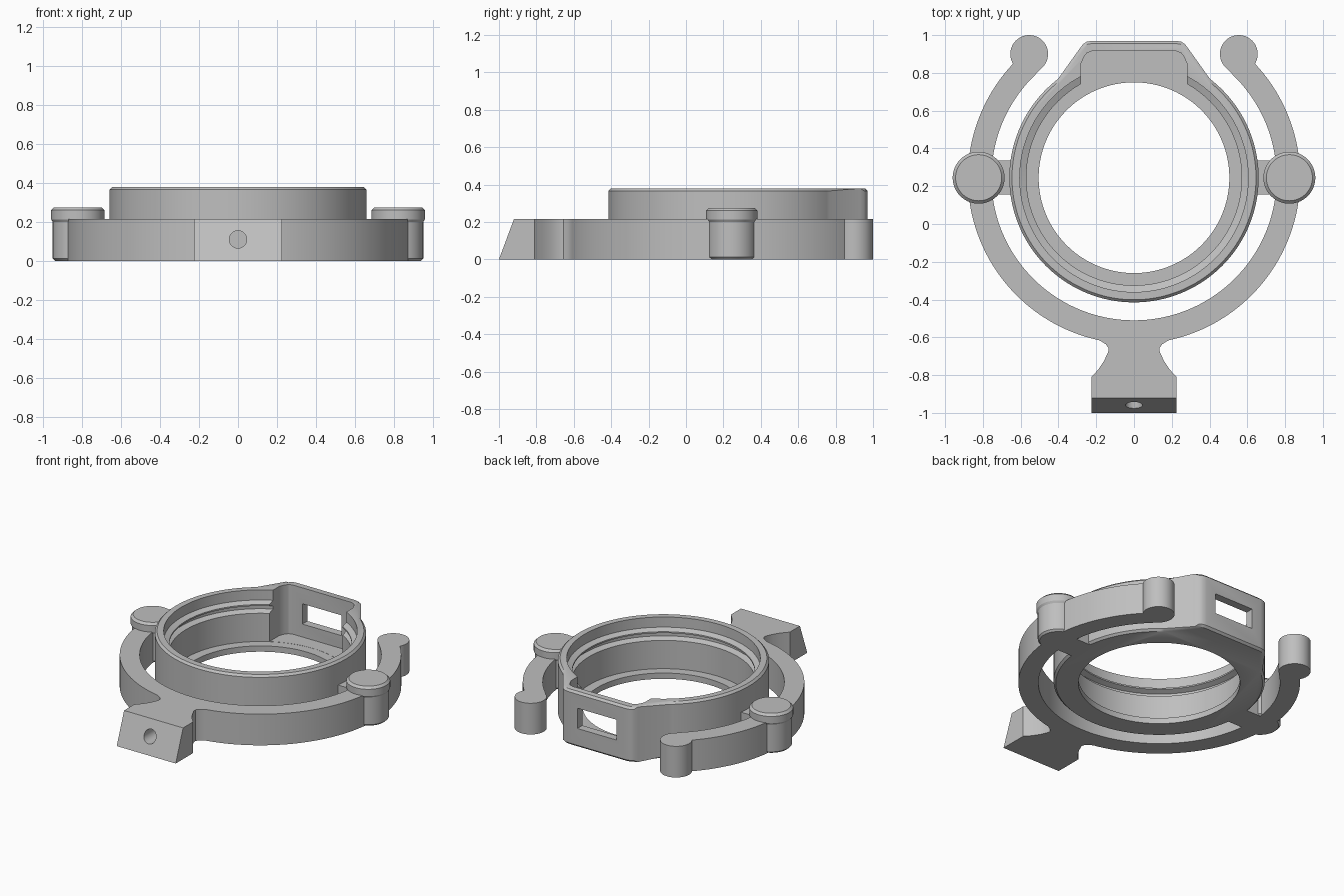
import bpy, bmesh
from math import cos, sin, pi, radians
from mathutils import Matrix

cube = bpy.data.objects.get("Cube")
if cube:
    bpy.data.objects.remove(cube, do_unlink=True)

CY = 0.245     # y of the ring axis
ARM_Z = 0.215  # height of the outer clip

grey = bpy.data.materials.new("grey_plastic")
grey.use_nodes = True
grey.diffuse_color = (0.52, 0.52, 0.52, 1)
grey.node_tree.nodes["Principled BSDF"].inputs["Base Color"].default_value = grey.diffuse_color


def finish(bm, name):
    bmesh.ops.recalc_face_normals(bm, faces=bm.faces)
    mesh = bpy.data.meshes.new(name)
    bm.to_mesh(mesh)
    bm.free()
    mesh.materials.append(grey)
    ob = bpy.data.objects.new(name, mesh)
    bpy.context.collection.objects.link(ob)
    return ob


def arc(cx, cy, r, start, end, steps):
    angles = [radians(start + (end - start) * i / steps) for i in range(steps + 1)]
    return [(cx + r * cos(a), cy + r * sin(a)) for a in angles]


def mirrored(half):
    """Close a right-hand half outline with its mirror image."""
    return half + [(-x, y) for x, y in reversed(half) if x > 1e-5]


def prism(outline, z0, z1):
    bm = bmesh.new()
    base = bm.faces.new([bm.verts.new((x, y, z0)) for x, y in outline])
    out = bmesh.ops.extrude_face_region(bm, geom=[base], use_keep_orig=True)
    for v in out["geom"]:
        if isinstance(v, bmesh.types.BMVert):
            v.co.z = z1
    return bm


def lathe(profile, name, x, y, steps=64):
    bm = bmesh.new()
    verts = [bm.verts.new((r, 0, z)) for r, z in profile]
    edges = [bm.edges.new(pair) for pair in zip(verts, verts[1:])]
    bmesh.ops.spin(bm, geom=verts + edges, cent=(0, 0, 0), axis=(0, 0, 1),
                   angle=2 * pi, steps=steps)
    bmesh.ops.remove_doubles(bm, verts=bm.verts, dist=1e-4)
    bmesh.ops.translate(bm, verts=bm.verts, vec=(x, y, 0))
    return finish(bm, name)


def box(name, x0, x1, y0, y1, z0, z1):
    return finish(prism([(x0, y0), (x1, y0), (x1, y1), (x0, y1)], z0, z1), name)


def carve(ob, cutters):
    for c in cutters:
        c.hide_render = True
        mod = ob.modifiers.new(c.name, "BOOLEAN")
        mod.operation, mod.solver, mod.object = "DIFFERENCE", "EXACT", c
    bpy.context.view_layer.update()
    graph = bpy.context.evaluated_depsgraph_get()
    result = bpy.data.meshes.new_from_object(ob.evaluated_get(graph))
    ob.modifiers.clear()
    ob.data = result
    for c in cutters:
        bpy.data.objects.remove(c, do_unlink=True)


# Ring housing with a squared bump at the back and chamfered rims
half = arc(0, CY, 0.66, -90, 52.5, 57)
half += [(0.285, 0.932), (0.27, 0.952), (0.25, 0.965), (0.22, 0.97)]
bm = prism(mirrored(half), 0, 0.38)
rims = [e for e in bm.edges if abs(e.verts[0].co.z - e.verts[1].co.z) < 1e-5]
bmesh.ops.bevel(bm, geom=rims, offset=0.014, offset_type="OFFSET",
                segments=1, affect="EDGES")
housing = finish(bm, "ring_housing")

# Stepped bore with a floor lip and a snap groove, rear pocket, window
bore = lathe([(0, -0.1), (0.505, -0.1), (0.505, 0.04), (0.57, 0.04), (0.57, 0.235),
              (0.605, 0.25), (0.605, 0.27), (0.57, 0.285), (0.57, 0.295),
              (0.605, 0.31), (0.605, 0.5), (0, 0.5)], "bore_cutter", 0, CY, 96)
pocket = finish(prism(mirrored([(0.28, 0.5), (0.28, 0.85), (0.265, 0.885),
                                (0.25, 0.905), (0.225, 0.915)]), 0.041, 0.5), "pocket_cutter")
window = box("window_cutter", -0.15, 0.15, 0.85, 1.05, 0.13, 0.27)
carve(housing, [bore, pocket, window])

# Outer clip: foot, neck, curved arms and rounded arm ends in one outline
half = [(0.225, -1), (0.225, -0.81), (0.187, -0.768), (0.157, -0.722),
        (0.136, -0.675), (0.136, -0.655), (0.15, -0.636)]
half += arc(0, CY, 0.88, -78, 43.3, 50)
half += arc(0.555, 0.9, 0.1, -29, 235, 32)
half += arc(0, CY, 0.755, 46, -90, 54)
bm = prism(mirrored(half), 0, ARM_Z)
for v in bm.verts:  # sloping front of the foot
    if v.co.y < -0.95 and v.co.z > 0.1:
        v.co.y = -0.92
clip = finish(bm, "outer_clip")

# Screw hole in the foot
bm = bmesh.new()
bmesh.ops.create_cone(bm, cap_ends=True, segments=32, radius1=0.045, radius2=0.045,
                      depth=0.4, matrix=Matrix.Translation((0, -0.95, 0.11))
                      @ Matrix.Rotation(pi / 2, 4, "X"))
carve(clip, [finish(bm, "screw_hole_cutter")])

# Pivot posts and the bridges that join them to the housing
parts = [housing, clip]
for side, s in (("left", 1), ("right", -1)):
    parts.append(lathe([(0, 0), (0.117, 0), (0.129, 0.012), (0.129, 0.2),
                        (0.1375, 0.213), (0.1375, 0.26), (0.122, 0.275), (0, 0.275)],
                       side + "_post", s * 0.8225, CY))
    x0, x1 = sorted((s * 0.635, s * 0.77))
    parts.append(box(side + "_bridge", x0, x1, 0.155, 0.335, 0, ARM_Z))

# Smooth round walls, keep hard edges
for ob in bpy.context.view_layer.objects:
    ob.select_set(ob in parts)
bpy.context.view_layer.objects.active = housing
bpy.ops.object.shade_smooth_by_angle(angle=radians(30))
